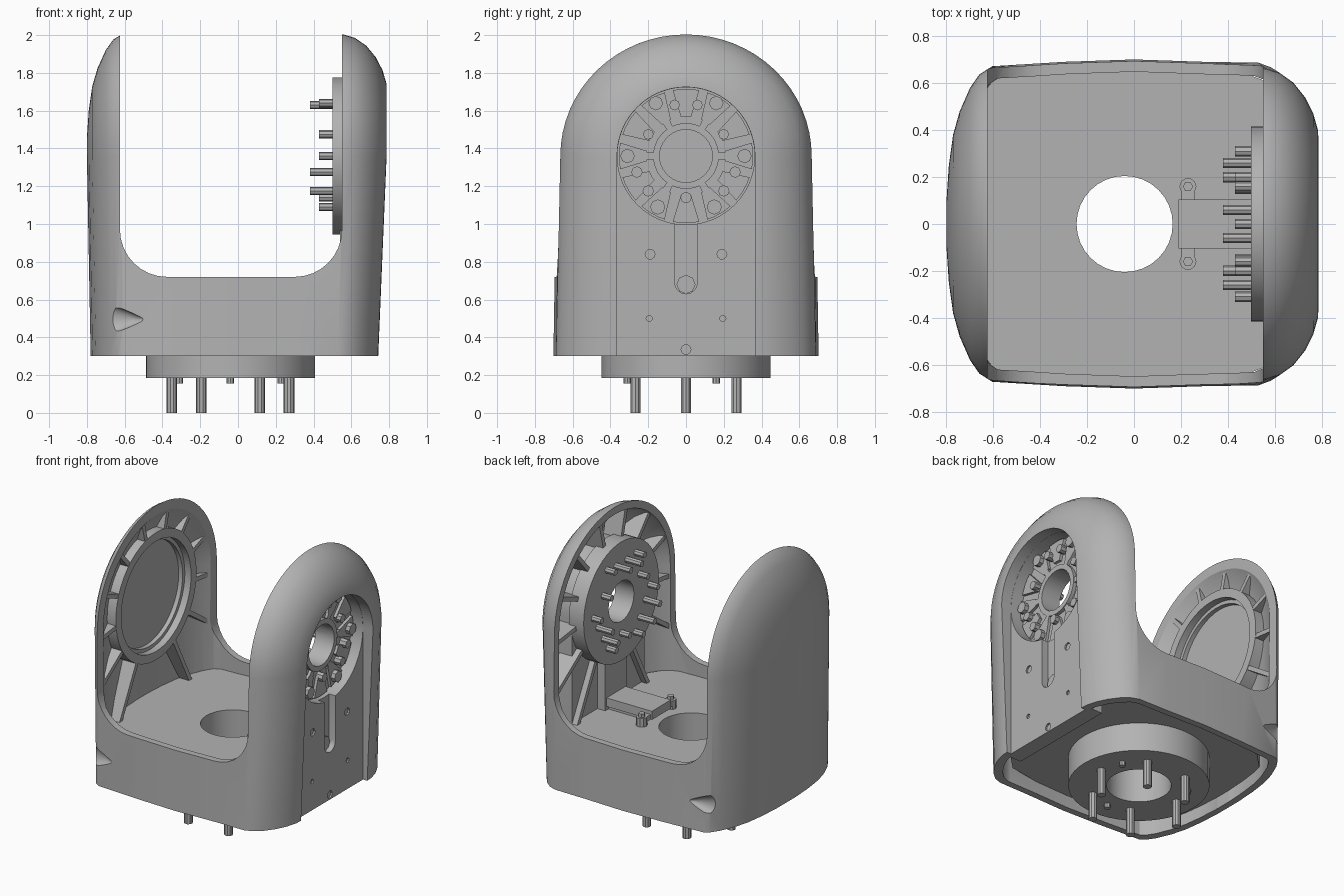
import bpy, bmesh
from math import sin, cos, pi, radians
from mathutils import Matrix

if "Cube" in bpy.data.objects:
    bpy.data.objects.remove(bpy.data.objects["Cube"], do_unlink=True)

HUB = 1.36        # height of the tilt axis
BASE_X = -0.04    # centre of the pan axis
# (x, half width) stations of the outer body
STATIONS = [(-.8, .1), (-.79, .25), (-.772, .38), (-.744, .48), (-.7, .58), (-.66, .638),
            (-.625, .66), (-.3, .675), (0, .685), (.3, .675), (.56, .665), (.62, .646),
            (.68, .603), (.73, .54), (.765, .47), (.785, .4), (.79, .3)]
parts = []

grey = bpy.data.materials.new("warm grey plastic")
grey.use_nodes = True
colour = (.45, .45, .45, 1)
grey.diffuse_color = colour
grey.node_tree.nodes["Principled BSDF"].inputs["Base Color"].default_value = colour


def make(name, bm):
    bmesh.ops.recalc_face_normals(bm, faces=bm.faces)
    mesh = bpy.data.meshes.new(name)
    bm.to_mesh(mesh)
    bm.free()
    obj = bpy.data.objects.new(name, mesh)
    bpy.context.collection.objects.link(obj)
    parts.append(obj)
    return obj


def prism(name, pts, axis, a, b):
    """Extrude a flat outline along an axis from a to b."""
    bm = bmesh.new()
    place = {"x": lambda p, q, t: (t, p, q), "y": lambda p, q, t: (p, t, q),
             "z": lambda p, q, t: (p, q, t)}[axis]
    lo = [bm.verts.new(place(p, q, a)) for p, q in pts]
    hi = [bm.verts.new(place(p, q, b)) for p, q in pts]
    n = len(pts)
    for i in range(n):
        j = (i + 1) % n
        bm.faces.new((lo[i], lo[j], hi[j], hi[i]))
    bm.faces.new(lo)
    bm.faces.new(hi)
    return make(name, bm)


def circle(cx, cy, r, n=12, start=0, sweep=2 * pi):
    m = n if sweep > 6 else n - 1
    return [(cx + r * cos(start + sweep * i / m), cy + r * sin(start + sweep * i / m))
            for i in range(n)]


def box(name, x0, x1, y0, y1, z0, z1):
    return prism(name, [(x0, y0), (x1, y0), (x1, y1), (x0, y1)], "z", z0, z1)


def boolean(obj, tool, op="DIFFERENCE"):
    mod = obj.modifiers.new("cut", "BOOLEAN")
    mod.operation, mod.solver, mod.object = op, "EXACT", tool
    graph = bpy.context.evaluated_depsgraph_get()
    graph.update()
    mesh = bpy.data.meshes.new_from_object(obj.evaluated_get(graph))
    obj.modifiers.clear()
    obj.data = mesh
    parts.remove(tool)
    bpy.data.objects.remove(tool, do_unlink=True)
    return obj


def loaf(name, inset, scale, bottom):
    """Arch-shaped sections lofted across the body."""
    bm = bmesh.new()
    rings = []
    for x, w in STATIONS:
        w = max(w - inset, .04)
        outline = [(w, bottom)] + circle(0, HUB, w, 33, 0, pi) + [(-w, bottom)]
        flare = .035 if x > .5 else .025 if x > -.6 else .02
        ring = []
        for y, z in outline:
            k = max(0, (HUB - z) / 1.06)
            lean = -.045 * k * min(1, max(0, (x - .3) / .4)) + (.02 * k if x < -.6 else 0)
            top = HUB + (z - HUB) * .967 if z > HUB else z
            ring.append(bm.verts.new((x * scale + lean, y * (1 + flare * k), top)))
        rings.append(ring)
    n = len(rings[0])
    for a, b in zip(rings, rings[1:]):
        for i in range(n):
            j = (i + 1) % n
            bm.faces.new((a[i], a[j], b[j], b[i]))
    caps = [bm.faces.new(rings[0]), bm.faces.new(rings[-1])]
    bmesh.ops.triangulate(bm, faces=caps)
    return make(name, bm)


def keyhole(r, low):
    return [(r, low)] + circle(0, HUB, r, 33, 0, pi) + [(-r, low)]


# Hollow U-shaped housing
housing = loaf("yoke_housing", 0, 1, .3)
cavity = loaf("cavity", .045, .945, .2)
boolean(cavity, prism("boss", keyhole(.4, .1), "x", .6, 1))
boolean(housing, cavity)
opening = ([(-.625, 2.2)] + circle(-.375, .97, .25, 9, pi, pi / 2)
           + circle(.3, .97, .25, 9, 1.5 * pi, pi / 2) + [(.55, 2.2)])
boolean(housing, prism("opening", opening, "y", -1, 1))

# Outer recess: flat panel, round hub pocket, cable slot and screw holes
boolean(housing, prism("panel_cut", keyhole(.365, .2), "x", .71, 1))
boolean(housing, prism("hub_cut", circle(0, HUB, .364, 48), "x", .62, 1))
slot = [(.06, 1.05)] + circle(0, .69, .06, 9, 0, -pi) + [(-.06, 1.05)]
boolean(housing, prism("slot_cut", slot, "x", .66, 1))
for y, z, r in [(.19, .84, .026), (-.19, .84, .026), (.195, .5, .016), (-.195, .5, .016),
                (0, .335, .026)]:
    boolean(housing, prism("hole", circle(y, z, r, 10), "x", .698, 1))
prism("slot_screw", circle(0, .68, .05, 8), "x", .65, .675)

# Teardrop finger dents near the corners
for side in (1, -1):
    bm = bmesh.new()
    bmesh.ops.create_uvsphere(bm, u_segments=20, v_segments=12, radius=1)
    for v in bm.verts:
        taper = 1 - .7 * max(0, v.co.x)
        v.co.x *= 1.5 if v.co.x > 0 else .7
        v.co.z *= taper
    bm.transform(Matrix.Translation((-.648, side * .665, .495))
                 @ Matrix.Rotation(side * radians(12), 4, "Z")
                 @ Matrix.Diagonal((.11, .042, .068, 1)))
    boolean(housing, make("dent", bm))


# Floor: full upper deck over a lower plate with clipped corners
def plan(clip):
    half = [(x * (.88 if x > 0 else .95), w - .03) for x, w in STATIONS]
    half = [(x, min(w, clip - abs(x))) for x, w in half]
    return half + [(x, -w) for x, w in reversed(half)]


decks = [prism("floor_deck", plan(9), "z", .54, .63),
         prism("under_plate", plan(1.1), "z", .385, .54),
         prism("base_ring", circle(BASE_X, 0, .447, 48), "z", .185, .4)]
for deck in decks:
    boolean(deck, prism("bore", circle(BASE_X, 0, .205, 32), "z", 0, 1))

# Base pins
for i in range(6):
    c = circle(BASE_X, 0, .31, 6)[i]
    prism("base_pin", circle(*c, .028, 10), "z", 0, .22)
for x, y in [(-.31, .16), (BASE_X, -.31), (.23, .16)]:
    prism("base_screw", circle(x, y, .02, 8), "z", .155, .22)

# Left bearing cup and drive drum
cup = prism("bearing_ring", circle(0, HUB, .445, 48), "x", -.77, -.632)
boolean(cup, prism("cup_cut", circle(0, HUB, .385, 48), "x", -.71, 0))
boolean(cup, loaf("trim", .02, .98, .2), "INTERSECT")
lip = prism("bearing_lip", circle(0, HUB, .39, 48), "x", -.72, -.68)
boolean(lip, prism("lip_cut", circle(0, HUB, .36, 48), "x", -1, 0))

drum = prism("drive_drum", circle(0, HUB, .415, 48), "x", .5, .615)
for obj in (drum, housing):
    boolean(obj, prism("bore", circle(0, HUB, .14, 24), "x", .4, .9))

# Raised hub collar and pads between radial grooves
collar = prism("hub_collar", circle(0, HUB, .175, 24), "x", .6, .645)
boolean(collar, prism("bore", circle(0, HUB, .14, 24), "x", .4, .9))
for i in range(12):
    a = 2 * pi * i / 12
    pad = (circle(0, HUB, .355, 5, a - .2, .4) + circle(0, HUB, .21, 4, a + .13, -.26))
    prism("hub_pad", pad, "x", .6, .64)
    if i % 2 == 0:
        spoke = circle(0, HUB, .22, 2, a - .1, .2) + circle(0, HUB, .16, 2, a + .1, -.2)
        prism("hub_spoke", spoke, "x", .6, .64)

# Hub bolts, running through to pins on the drum face
BOLTS = [(.06, 1.63, .028, .38), (.16, 1.64, .038, .43), (.2, 1.475, .028, .43),
         (.31, HUB, .038, .43), (.26, 1.275, .03, .38), (.2, 1.175, .03, .38),
         (.15, 1.09, .04, .43)]
for y, z, r, tip in BOLTS:
    for s in (1, -1):
        prism("hub_bolt", circle(s * y, z, r, 8), "x", .62, .67)
        prism("drum_pin", circle(s * y, z, .022, 8), "x", tip, .52)
prism("hub_bolt", circle(0, 1.14, .03, 8), "x", .62, .67)
prism("drum_pin", circle(0, 1.14, .022, 8), "x", .43, .52)

# Radial stiffening ribs inside both arms, with the lowest pair as struts to the floor
for name, x0, x1, r0 in [("left_rib", -.77, -.635, .43), ("right_rib", .56, .695, .39)]:
    for i in range(1, 13):
        a = 2 * pi * i / 13 - pi / 2
        r1 = .88 if sin(a) < -.8 else .75
        c, s, t = cos(a), sin(a), .015
        strip = [(c * r - s * k, HUB + s * r + c * k)
                 for r, k in [(r0, -t), (r1, -t), (r1, t), (r0, t)]]
        rib = prism(name, strip, "x", x0, x1)
        boolean(rib, loaf("trim", .02, .98, .2), "INTERSECT")

# Cable bracket on the floor under the drum
box("bracket_plate", .19, .6, -.105, .105, .655, .715)
box("bracket_base", .24, .6, -.085, .085, .62, .66)
box("bracket_upright", .54, .61, -.12, .12, .62, 1.0)
for s in (1, -1):
    box("bracket_ear", .2, .26, min(s * .09, s * .16), max(s * .09, s * .16), .655, .69)
    prism("bracket_foot", circle(.23, s * .16, .036, 10), "z", .62, .69)
    prism("bracket_screw", circle(.23, s * .16, .022, 6), "z", .68, .715)

# Colour and shading
bpy.ops.object.select_all(action="DESELECT")
for obj in parts:
    obj.data.materials.clear()
    obj.data.materials.append(grey)
    obj.select_set(True)
bpy.context.view_layer.objects.active = housing
bpy.ops.object.shade_smooth_by_angle(angle=radians(30))
